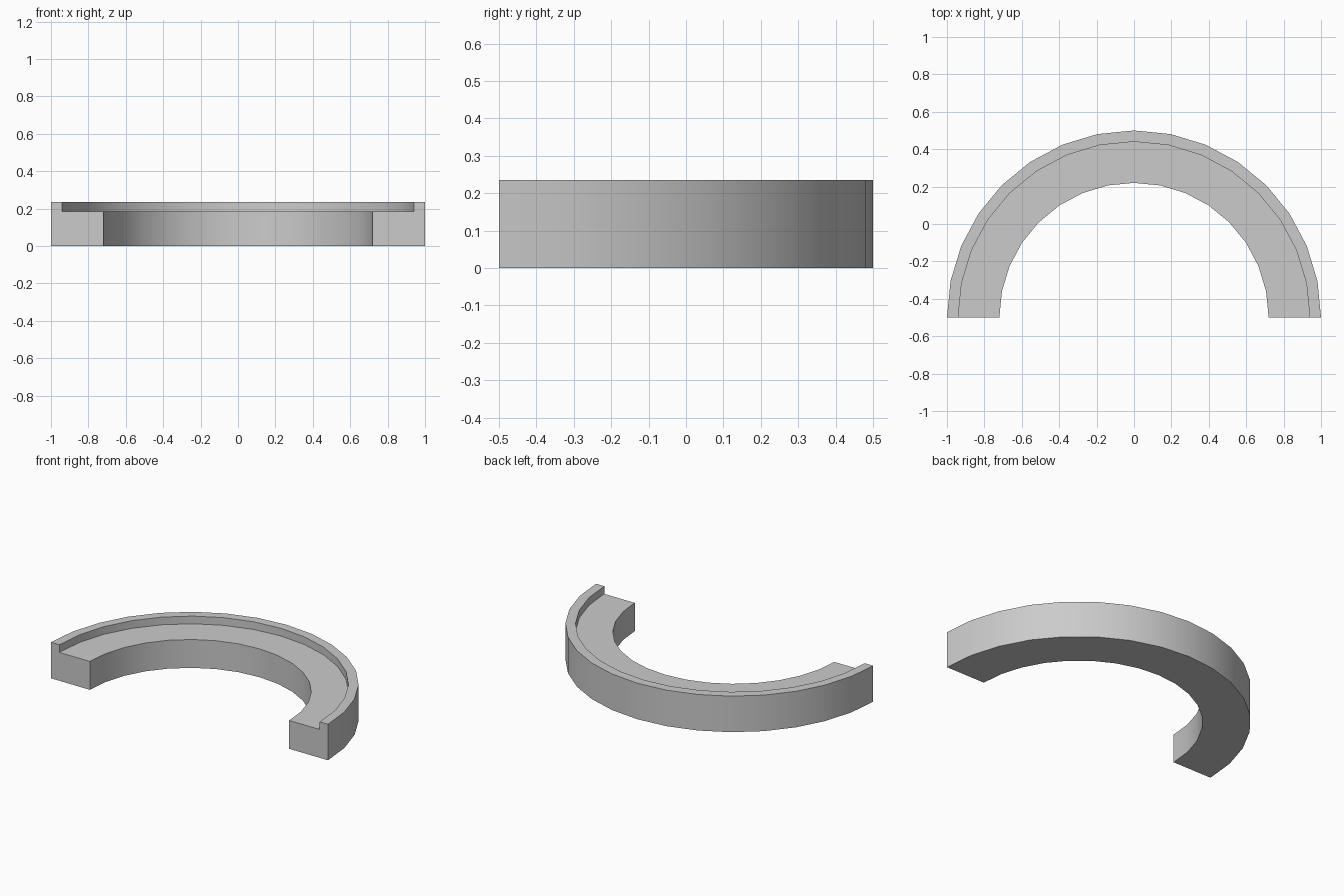
import bpy, bmesh
from math import pi, radians
from mathutils import Matrix

old = bpy.data.objects.get("Cube")
if old:
    bpy.data.objects.remove(old, do_unlink=True)

SEGMENTS = 16
CENTRE_Y = -0.5

# Plain grey finish
grey = bpy.data.materials.new("light_grey")
grey.use_nodes = True
colour = (0.6, 0.6, 0.6, 1)
grey.diffuse_color = colour
for node in grey.node_tree.nodes:
    if node.type == 'BSDF_PRINCIPLED':
        node.inputs["Base Color"].default_value = colour

# Cross-section as (radius, height): stepped ledge with a raised outer lip
profile = [(0.72, 0), (1.0, 0), (1.0, 0.235), (0.94, 0.235), (0.94, 0.185), (0.72, 0.185)]

# Sweep the section through a half turn, keeping both end faces
bm = bmesh.new()
rings = []
for i in range(SEGMENTS + 1):
    turn = Matrix.Rotation(pi * i / SEGMENTS, 3, 'Z')
    ring = []
    for radius, height in profile:
        v = bm.verts.new(turn @ Matrix.Identity(3).col[0] * radius)
        v.co.y += CENTRE_Y
        v.co.z = height
        ring.append(v)
    rings.append(ring)
count = len(profile)
for a, b in zip(rings, rings[1:]):
    for j in range(count):
        k = (j + 1) % count
        bm.faces.new((a[j], a[k], b[k], b[j]))
bm.faces.new(rings[0])
bm.faces.new(rings[-1])
bmesh.ops.recalc_face_normals(bm, faces=bm.faces)

mesh = bpy.data.meshes.new("half_ring")
bm.to_mesh(mesh)
bm.free()
mesh.materials.append(grey)
half_ring = bpy.data.objects.new("half_ring", mesh)
bpy.context.collection.objects.link(half_ring)

# Smooth curved walls, crisp corners
bpy.ops.object.select_all(action='DESELECT')
half_ring.select_set(True)
bpy.context.view_layer.objects.active = half_ring
bpy.ops.object.shade_smooth_by_angle(angle=radians(30))
